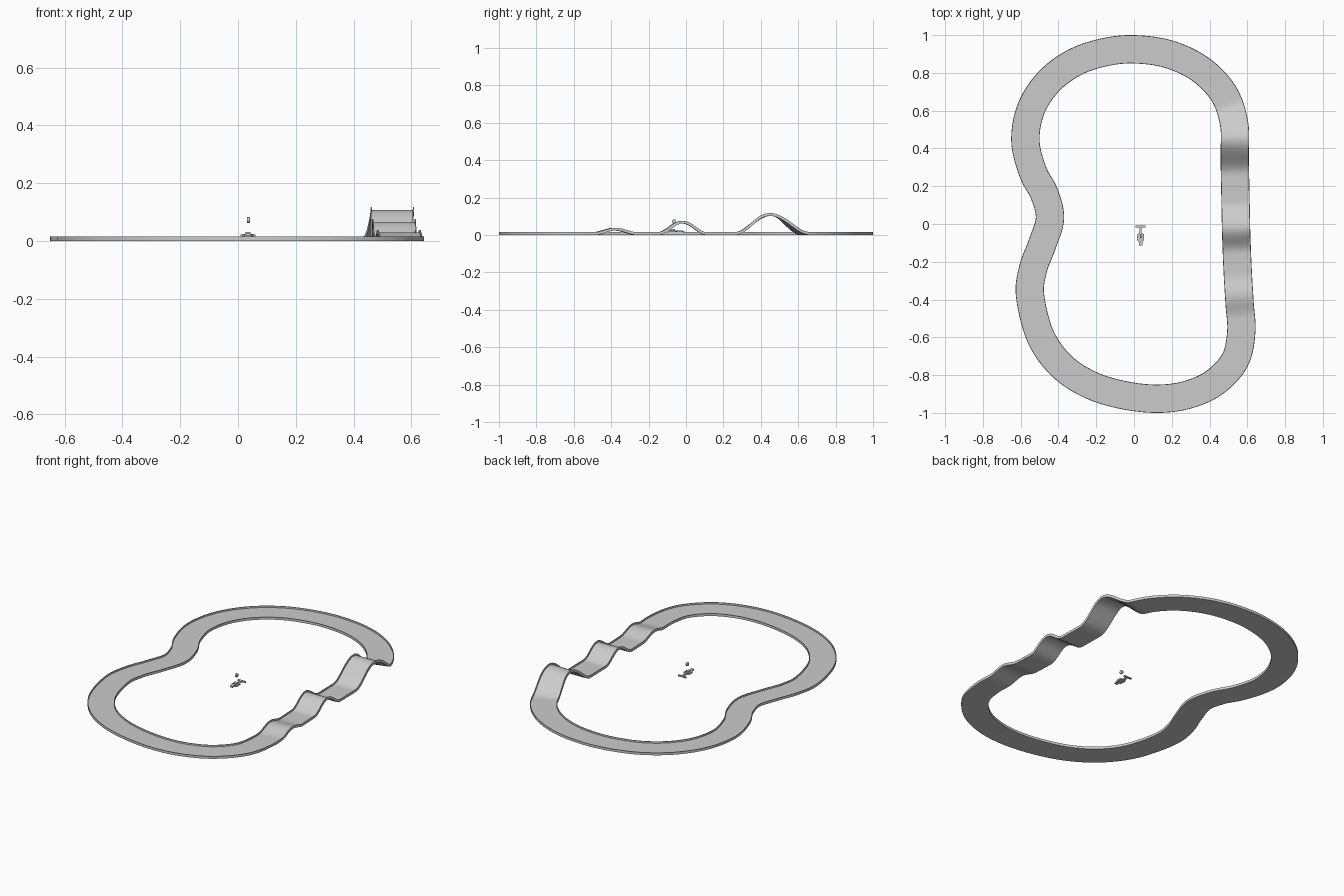
import bpy, bmesh, math
from mathutils import Vector

if "Cube" in bpy.data.objects:
    bpy.data.objects.remove(bpy.data.objects["Cube"])

# Track centreline seen from above (clockwise from the top)
PATH = [(-0.01, .925), (.18, .9), (.35, .82), (.475, .69), (.53, .53), (.533, .35), (.537, .15),
        (.541, -.05), (.549, -.25), (.559, -.42), (.568, -.57), (.535, -.72), (.425, -.84),
        (.28, -.905), (.12, -.925), (-.06, -.905), (-.235, -.85), (-.385, -.75), (-.495, -.595),
        (-.55, -.38), (-.535, -.24), (-.487, -.11), (-.445, .03), (-.475, .16), (-.535, .275),
        (-.575, .44), (-.545, .61), (-.455, .75), (-.325, .85), (-.175, .905)]
HILLS = [(.45, .19, .103), (-.02, .13, .062), (-.38, .115, .024)]  # y, half length, height
HALF, LIP, FLOOR, WALL = .075, .015, .005, .004


def height(p):
    if p.x < .2:
        return 0
    return sum(h * .5 * (1 + math.cos(math.pi * (p.y - c) / w))
               for c, w, h in HILLS if abs(p.y - c) < w)


def smooth_loop(points, steps):
    pts = [Vector((x, y, 0)) for x, y in points]
    out = []
    for i in range(len(pts)):
        a, b, c, d = (pts[(i + k) % len(pts)] for k in (-1, 0, 1, 2))
        for s in range(steps):
            t = s / steps
            p = .5 * (2 * b + (c - a) * t + (2 * a - 5 * b + 4 * c - d) * t * t
                      + (3 * b - a - 3 * c + d) * t ** 3)
            p.z = height(p)
            out.append(p)
    return out


def finish(bm, name, angle=35):
    bmesh.ops.recalc_face_normals(bm, faces=bm.faces)
    mesh = bpy.data.meshes.new(name)
    bm.to_mesh(mesh)
    bm.free()
    ob = bpy.data.objects.new(name, mesh)
    bpy.context.collection.objects.link(ob)
    bpy.ops.object.select_all(action='DESELECT')
    ob.select_set(True)
    bpy.context.view_layer.objects.active = ob
    bpy.ops.object.shade_smooth_by_angle(angle=math.radians(angle))
    return ob


# Track: shallow channel with raised side lips, swept round the loop
section = [(-HALF, 0), (HALF, 0), (HALF, LIP), (HALF - WALL, LIP), (HALF - WALL, FLOOR),
           (WALL - HALF, FLOOR), (WALL - HALF, LIP), (-HALF, LIP)]
line = smooth_loop(PATH, 10)
bm = bmesh.new()
rings = []
for i, p in enumerate(line):
    tan = (line[(i + 1) % len(line)] - line[i - 1]).normalized()
    side = tan.cross(Vector((0, 0, 1))).normalized()
    up = side.cross(tan)
    rings.append([bm.verts.new(p + side * u + up * v) for u, v in section])
for i, r in enumerate(rings):
    q = rings[(i + 1) % len(rings)]
    for k in range(len(section)):
        n = (k + 1) % len(section)
        bm.faces.new((r[k], r[n], q[n], q[k]))
finish(bm, "race_track")


def slab(name, outline, z0, z1):
    # vertical prism, outline mirrored about the rider's middle x
    bm = bmesh.new()
    cx = .035
    pts = [(cx + x, y) for x, y in outline] + [(cx - x, y) for x, y in reversed(outline)]
    f = bm.faces.new([bm.verts.new((x, y, z0)) for x, y in pts])
    ext = bmesh.ops.extrude_face_region(bm, geom=[f])
    bmesh.ops.translate(bm, vec=(0, 0, z1 - z0),
                        verts=[v for v in ext['geom'] if isinstance(v, bmesh.types.BMVert)])
    return finish(bm, name)


# Small vehicle in the infield
slab("front_crossbar", [(.026, -.018), (.026, -.008)], .014, .022)
slab("front_stem", [(.006, -.055), (.006, -.015)], .016, .023)
slab("body", [(.012, -.094), (.019, -.083), (.019, -.055), (.01, -.05)], .016, .025)
slab("seat", [(.009, -.085), (.009, -.06)], .025, .031)
slab("tail", [(.009, -.115), (.009, -.09)], .018, .027)

# Floating disc above the vehicle
bpy.ops.mesh.primitive_cylinder_add(vertices=24, radius=.011, depth=.01,
                                    location=(.036, -.064, .073), rotation=(0, math.pi / 2, 0))
bpy.context.object.name = "floating_disc"
bpy.ops.object.shade_smooth_by_angle(angle=math.radians(35))
